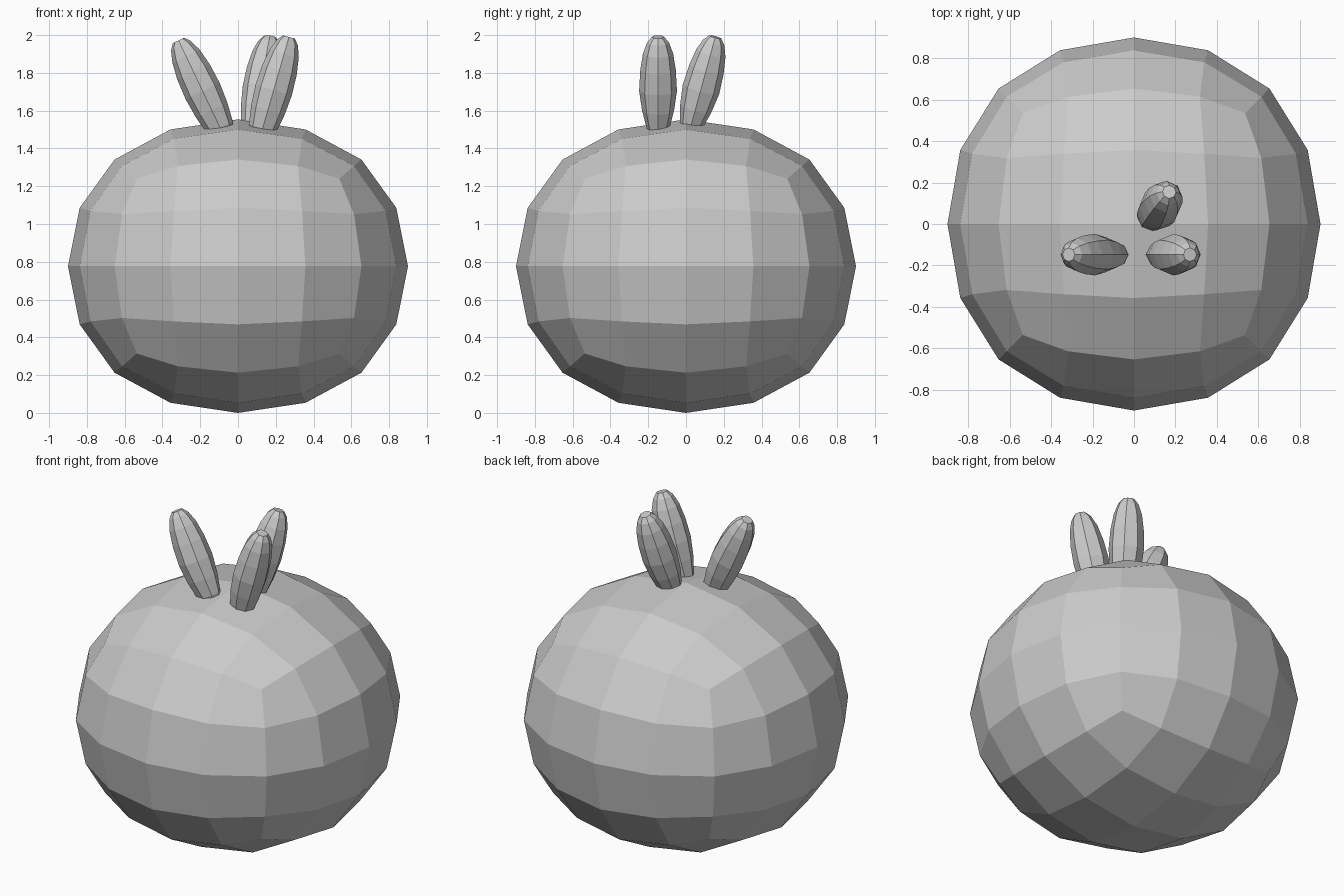
import bpy, bmesh, math
from mathutils import Vector

if "Cube" in bpy.data.objects:
    bpy.data.objects.remove(bpy.data.objects["Cube"], do_unlink=True)

# Single plain grey
grey = bpy.data.materials.new("plain_grey")
grey.use_nodes = True
grey.diffuse_color = (0.6, 0.6, 0.6, 1)
grey.node_tree.nodes["Principled BSDF"].inputs["Base Color"].default_value = (0.6, 0.6, 0.6, 1)


def add_object(name, bm):
    mesh = bpy.data.meshes.new(name)
    bmesh.ops.recalc_face_normals(bm, faces=bm.faces)
    bm.to_mesh(mesh)
    bm.free()
    mesh.materials.append(grey)
    obj = bpy.data.objects.new(name, mesh)
    bpy.context.collection.objects.link(obj)
    return obj


# Body: subdivided cube, slightly flattened
bm = bmesh.new()
bmesh.ops.create_cube(bm, size=2)
body = add_object("body", bm)
body.location.z = 0.777
shrink = 0.8395  # how far the smoothed cube pulls in at its face centres
body.scale = (0.9 / shrink, 0.9 / shrink, 0.777 / shrink)
sub = body.modifiers.new("rounding", "SUBSURF")
sub.levels = sub.render_levels = 2

# Leaf rings: (fraction along the axis, half width, half depth)
LEAF = [(-0.1, 0.05, 0.035), (0, 0.075, 0.06), (0.2, 0.092, 0.085), (0.42, 0.1, 0.1),
        (0.64, 0.095, 0.094), (0.82, 0.08, 0.08), (0.94, 0.058, 0.058), (1, 0.033, 0.033)]


def leaf(name, base, tip, sides=8):
    base, tip = Vector(base), Vector(tip)
    axis = (tip - base).normalized()
    across = Vector((1, 0, 0))
    across = (across - axis * across.dot(axis)).normalized()
    deep = axis.cross(across)
    bm = bmesh.new()
    rings = []
    for t, w, d in LEAF:
        centre = base.lerp(tip, t)
        angles = [2 * math.pi * i / sides for i in range(sides)]
        rings.append([bm.verts.new(centre + across * w * math.cos(a) + deep * d * math.sin(a))
                      for a in angles])
    for low, high in zip(rings, rings[1:]):
        for i in range(sides):
            j = (i + 1) % sides
            bm.faces.new((low[i], low[j], high[j], high[i]))
    bm.faces.new(rings[0])
    bm.faces.new(rings[-1])
    return add_object(name, bm)


leaf("leaf_front_right", (-0.095, -0.148, 1.51), (-0.315, -0.148, 1.972))
leaf("leaf_front_left", (0.13, -0.148, 1.505), (0.27, -0.148, 1.99))
leaf("leaf_back", (0.09, 0.025, 1.515), (0.17, 0.155, 1.99))
